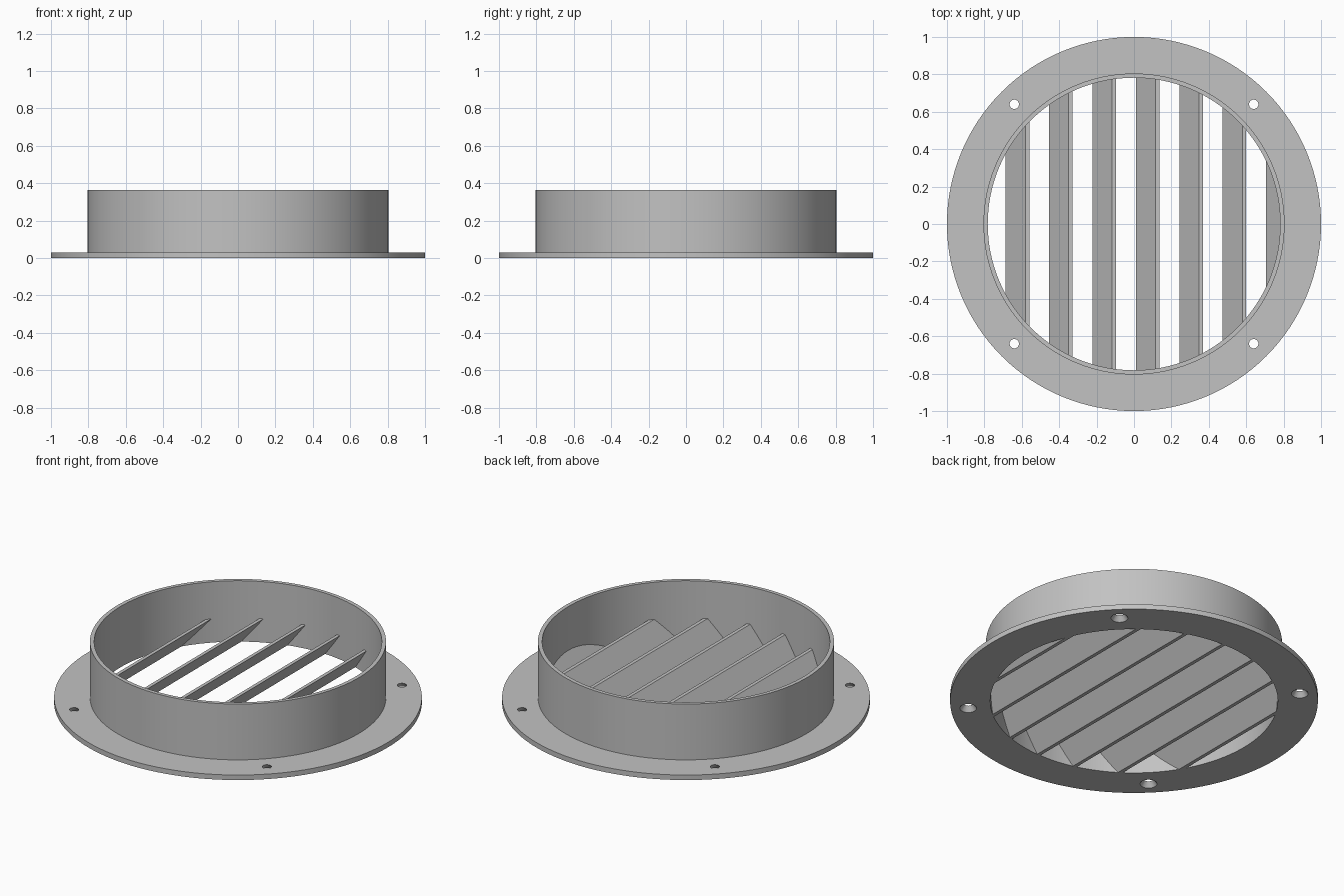
import bpy
import bmesh
from math import pi, radians
from mathutils import Matrix, Vector

SEGMENTS = 128
OUTER, COLLAR, BORE = 1.0, 0.805, 0.782
FLANGE_Z, COLLAR_Z, SLAT_Z = 0.03, 0.365, 0.142

cube = bpy.data.objects.get("Cube")
if cube:
    bpy.data.objects.remove(cube, do_unlink=True)

grey = bpy.data.materials.new("plain grey")
grey.use_nodes = True
colour = (0.54, 0.54, 0.54, 1)
grey.diffuse_color = colour
grey.node_tree.nodes["Principled BSDF"].inputs["Base Color"].default_value = colour


def make_object(name, bm):
    bmesh.ops.recalc_face_normals(bm, faces=bm.faces)
    mesh = bpy.data.meshes.new(name)
    bm.to_mesh(mesh)
    bm.free()
    mesh.materials.append(grey)
    obj = bpy.data.objects.new(name, mesh)
    bpy.context.collection.objects.link(obj)
    return obj


def select_only(obj):
    bpy.ops.object.select_all(action="DESELECT")
    obj.select_set(True)
    bpy.context.view_layer.objects.active = obj


def cut(obj, cutter, operation):
    cutter.hide_render = True
    mod = obj.modifiers.new("cut", "BOOLEAN")
    mod.operation = operation
    mod.solver = "EXACT"
    mod.object = cutter
    select_only(obj)
    bpy.ops.object.modifier_apply(modifier=mod.name)


def cone(bm, r_low, r_high, z_low, z_high, x=0, y=0, segments=SEGMENTS):
    bmesh.ops.create_cone(
        bm, cap_ends=True, segments=segments, radius1=r_low, radius2=r_high,
        depth=z_high - z_low,
        matrix=Matrix.Translation((x, y, (z_low + z_high) / 2)))


# Flange and collar: one turned profile
bm = bmesh.new()
profile = [(BORE, 0), (OUTER, 0), (OUTER, FLANGE_Z), (COLLAR, FLANGE_Z),
           (COLLAR, COLLAR_Z), (BORE, COLLAR_Z)]
verts = [bm.verts.new((r, 0, z)) for r, z in profile]
edges = [bm.edges.new((a, b)) for a, b in zip(verts, verts[1:] + verts[:1])]
bmesh.ops.spin(bm, geom=verts + edges, cent=(0, 0, 0), axis=(0, 0, 1),
               angle=2 * pi, steps=SEGMENTS, use_merge=True)
bmesh.ops.remove_doubles(bm, verts=bm.verts, dist=0.0001)
frame = make_object("flange_and_collar", bm)

# Four countersunk screw holes, wide end underneath
bm = bmesh.new()
for x in (-0.64, 0.64):
    for y in (-0.64, 0.64):
        cone(bm, 0.053, 0.018, -0.01, FLANGE_Z + 0.01, x, y, 32)
holes = make_object("screw_hole_cutter", bm)
cut(frame, holes, "DIFFERENCE")

# Slanted slats, trimmed to the round bore
bm = bmesh.new()
cone(bm, BORE, BORE, -0.1, COLLAR_Z)
bore = make_object("bore_cutter", bm)

slats = []
for i in range(7):
    left = -0.686 + i * 0.232
    bm = bmesh.new()
    section = [(left, 0), (left + 0.021, 0),
               (left + 0.126, SLAT_Z), (left + 0.105, SLAT_Z)]
    face = bm.faces.new([bm.verts.new((x, -1, z)) for x, z in section])
    swept = bmesh.ops.extrude_face_region(bm, geom=[face], use_keep_orig=True)
    moved = [v for v in swept["geom"] if isinstance(v, bmesh.types.BMVert)]
    bmesh.ops.translate(bm, verts=moved, vec=Vector((0, 2, 0)))
    slat = make_object(f"slat_{i + 1}", bm)
    cut(slat, bore, "INTERSECT")
    slats.append(slat)

for helper in (holes, bore):
    bpy.data.objects.remove(helper, do_unlink=True)

# Smooth round walls with crisp edges
for obj in [frame] + slats:
    select_only(obj)
    bpy.ops.object.shade_smooth_by_angle(angle=radians(30))
